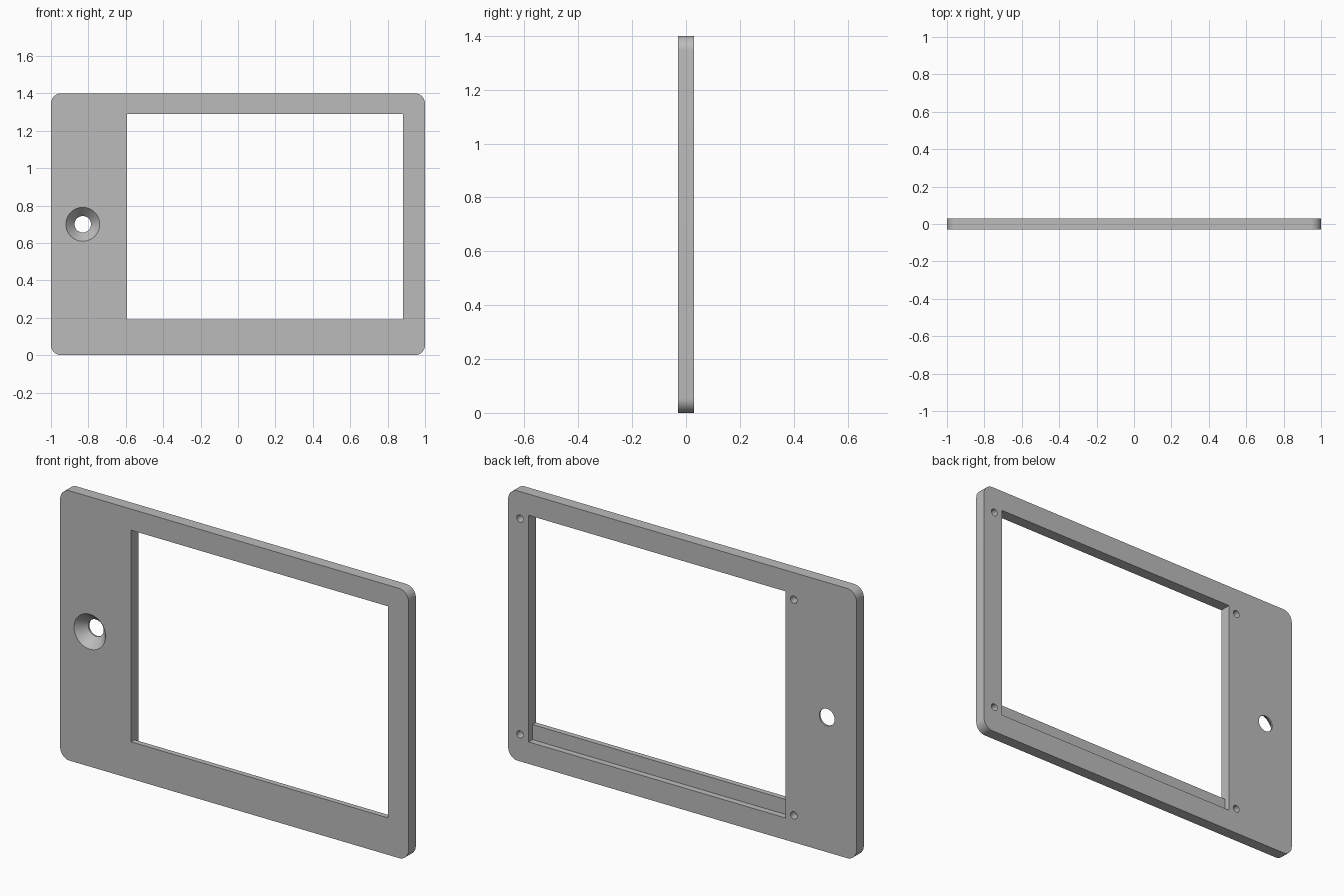
import bpy
import math

default_cube = bpy.data.objects.get("Cube")
if default_cube:
    bpy.data.objects.remove(default_cube, do_unlink=True)

# Main dimensions
HEIGHT = 1.40
HALF_T = 0.03
MID_Z = HEIGHT / 2
CORNER = 0.055

grey = bpy.data.materials.new("plain grey")
grey.use_nodes = True
colour = (0.5, 0.5, 0.5, 1)
grey.diffuse_color = colour
grey.node_tree.nodes["Principled BSDF"].inputs["Base Color"].default_value = colour


def box(name, x0, x1, y0, y1, z0, z1):
    """Box between the given limits."""
    bpy.ops.mesh.primitive_cube_add(
        size=1, location=((x0 + x1) / 2, (y0 + y1) / 2, (z0 + z1) / 2))
    ob = bpy.context.object
    ob.name = name
    ob.scale = (x1 - x0, y1 - y0, z1 - z0)
    bpy.ops.object.transform_apply(location=True, rotation=False, scale=True)
    return ob


def round_cutter(name, x, z, y0, y1, r0, r1):
    """Round cutter along y, radius r0 at y0 and r1 at y1."""
    bpy.ops.mesh.primitive_cone_add(
        vertices=48, radius1=r0, radius2=r1, depth=y1 - y0,
        location=(x, (y0 + y1) / 2, z), rotation=(-math.pi / 2, 0, 0))
    bpy.context.object.name = name
    return bpy.context.object


def cut(target, cutter):
    """Subtract the cutter, then remove it."""
    mod = target.modifiers.new("cut", 'BOOLEAN')
    mod.operation = 'DIFFERENCE'
    mod.solver = 'EXACT'
    mod.object = cutter
    bpy.context.view_layer.objects.active = target
    bpy.ops.object.modifier_apply(modifier=mod.name)
    bpy.data.objects.remove(cutter, do_unlink=True)


# Plate with four rounded corners
panel = box("bezel_panel", -1, 1, -HALF_T, HALF_T, 0, HEIGHT)
weights = panel.data.attributes.new("bevel_weight_edge", 'FLOAT', 'EDGE')
for edge in panel.data.edges:
    a, b = (panel.data.vertices[i].co for i in edge.vertices)
    weights.data[edge.index].value = float(abs(a.y - b.y) > HALF_T)
bevel = panel.modifiers.new("round corners", 'BEVEL')
bevel.limit_method = 'WEIGHT'
bevel.width = CORNER
bevel.segments = 10
bpy.ops.object.modifier_apply(modifier=bevel.name)

# Display window, with a deeper rebate behind its lower lip
cut(panel, box("window_cutter", -0.593, 0.882, -0.1, 0.1, 0.192, 1.29))
cut(panel, box("rebate_cutter", -0.593, 0.882, -0.002, 0.1, 0.114, 1.29))

# Countersunk button hole
cut(panel, round_cutter("countersink_cutter", -0.83, MID_Z,
                        -HALF_T - 0.009, 0.021, 0.099, 0.044))
cut(panel, round_cutter("button_hole_cutter", -0.83, MID_Z,
                        -0.1, 0.1, 0.044, 0.044))

# Blind screw holes in the back
for x in (-0.64, 0.932):
    for side in (-1, 1):
        cut(panel, round_cutter("screw_hole_cutter", x, MID_Z + side * 0.56,
                                -0.01, 0.1, 0.019, 0.019))

panel.data.materials.clear()
panel.data.materials.append(grey)
for face in panel.data.polygons:
    face.material_index = 0
bpy.ops.object.select_all(action='DESELECT')
panel.select_set(True)
bpy.context.view_layer.objects.active = panel
bpy.ops.object.shade_smooth_by_angle(angle=math.radians(30))
